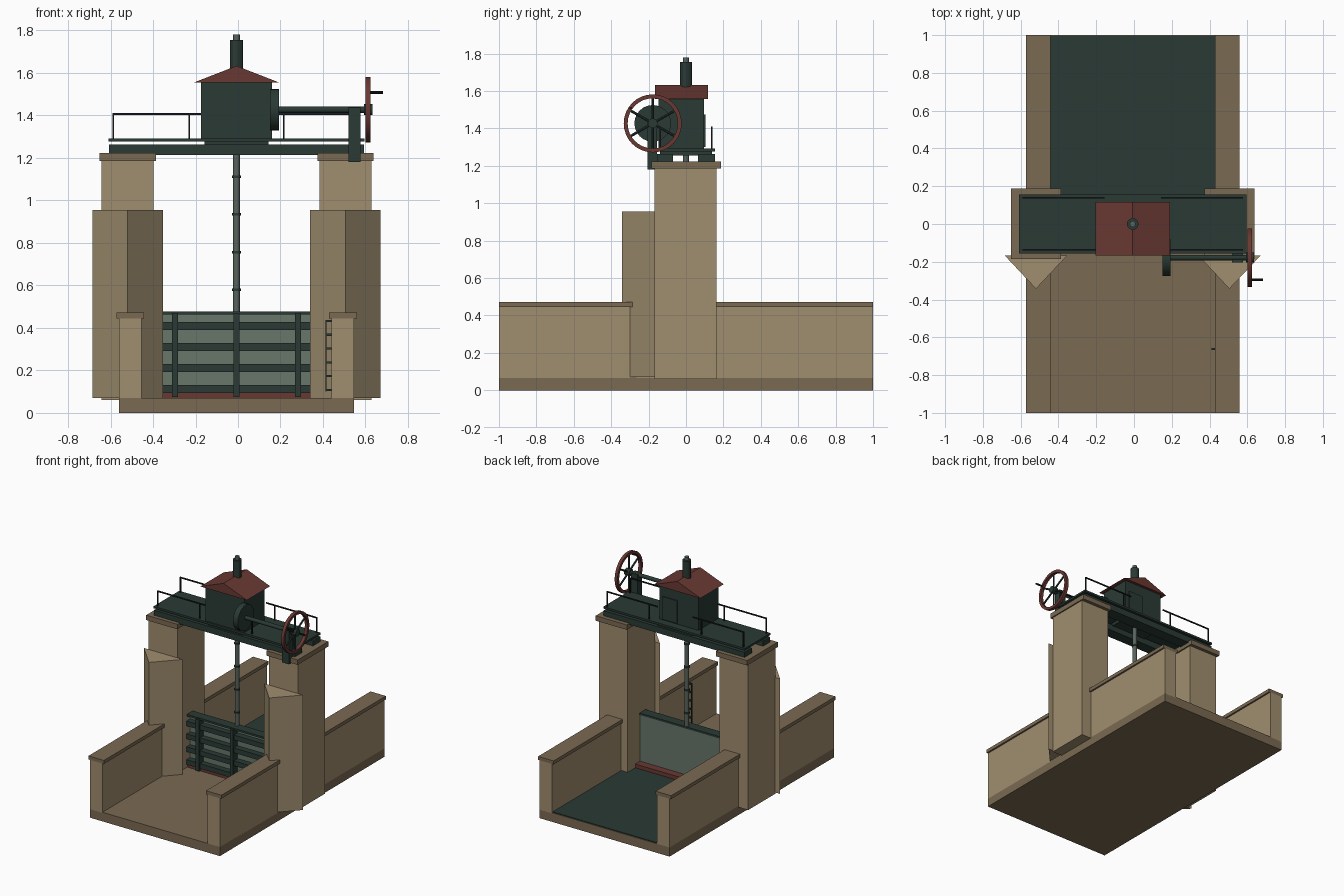
import bpy, bmesh, math
from mathutils import Matrix, Vector

if "Cube" in bpy.data.objects:
    bpy.data.objects.remove(bpy.data.objects["Cube"], do_unlink=True)

XC = -0.007  # centre line of the structure


def material(name, rgb):
    m = bpy.data.materials.new(name)
    m.use_nodes = True
    m.diffuse_color = (*rgb, 1)
    m.node_tree.nodes["Principled BSDF"].inputs["Base Color"].default_value = (*rgb, 1)
    return m


STONE = material("light stone", (0.352, 0.271, 0.162))
COPING = material("dark stone", (0.195, 0.144, 0.084))
GREEN = material("dark green iron", (0.023, 0.042, 0.034))
PLATE = material("grey green plate", (0.14, 0.18, 0.144))
RED = material("rust red", (0.141, 0.04, 0.032))
BLACK = material("black iron", (0.011, 0.013, 0.014))
STEEL = material("grey steel", (0.1, 0.125, 0.107))


def finish(name, bm, mat, smooth=False):
    bmesh.ops.recalc_face_normals(bm, faces=bm.faces)
    me = bpy.data.meshes.new(name)
    bm.to_mesh(me)
    bm.free()
    me.materials.append(mat)
    ob = bpy.data.objects.new(name, me)
    bpy.context.collection.objects.link(ob)
    if smooth:
        bpy.ops.object.select_all(action="DESELECT")
        ob.select_set(True)
        bpy.context.view_layer.objects.active = ob
        bpy.ops.object.shade_smooth_by_angle()
    return ob


def box(name, x, y, z, mat):
    """Box from (min, max) pairs."""
    bm = bmesh.new()
    size = [b - a for a, b in (x, y, z)]
    mid = [(a + b) / 2 for a, b in (x, y, z)]
    bmesh.ops.create_cube(bm, size=1, matrix=Matrix.Translation(mid) @ Matrix.Diagonal((*size, 1)))
    return finish(name, bm, mat)


def rod(name, a, b, r, mat, sides=16):
    """Cylinder between two points."""
    a, b = Vector(a), Vector(b)
    bm = bmesh.new()
    turn = (b - a).to_track_quat("Z", "Y").to_matrix().to_4x4()
    bmesh.ops.create_cone(bm, cap_ends=True, segments=sides, radius1=r, radius2=r,
                          depth=(b - a).length, matrix=Matrix.Translation((a + b) / 2) @ turn)
    return finish(name, bm, mat, sides > 8)


def prism(name, points, offset, mat):
    """Extrude a flat outline along an offset."""
    bm = bmesh.new()
    face = bm.faces.new([bm.verts.new(p) for p in points])
    out = bmesh.ops.extrude_face_region(bm, geom=[face])
    verts = [v for v in out["geom"] if isinstance(v, bmesh.types.BMVert)]
    bmesh.ops.translate(bm, verts=verts, vec=offset)
    return finish(name, bm, mat)


# Floor slab and downstream water
box("floor_slab", (XC - 0.553, XC + 0.553), (-1, 1), (0, 0.07), COPING)
box("water", (XC - 0.445, XC + 0.445), (0.06, 0.995), (0.06, 0.076), GREEN)

# Piers, cutwaters and side walls, one set per side
for side, s in (("right", -1), ("left", 1)):
    def span(a, b):
        return tuple(sorted((XC + s * a, XC + s * b)))
    box(side + "_pier", span(0.39, 0.636), (-0.168, 0.162), (0.06, 1.185), STONE)
    box(side + "_pier_cap", span(0.38, 0.645), (-0.185, 0.187), (1.185, 1.223), COPING)
    prism(side + "_cutwater",
          [(XC + s * x, y, 0.07) for x, y in ((0.347, -0.167), (0.677, -0.167), (0.512, -0.343))],
          (0, 0, 0.885), STONE)
    for part, y, cap_y in (("front", (-1, -0.165), (-1, -0.165)), ("back", (0.16, 1), (0.16, 1))):
        box(f"{side}_{part}_wall", span(0.447, 0.553), y, (0.065, 0.445), STONE)
        box(f"{side}_{part}_wall_coping", span(0.435, 0.566), cap_y, (0.445, 0.472), COPING)

# Sill and sliding gate
box("gate_sill", (XC - 0.39, XC + 0.39), (-0.05, 0.07), (0.07, 0.105), RED)
box("gate_plate", (XC - 0.395, XC + 0.395), (-0.015, 0.012), (0.1, 0.47), PLATE)
box("gate_top_beam", (XC - 0.39, XC + 0.39), (-0.055, 0.018), (0.463, 0.478), GREEN)
for i in range(4):
    z = 0.112 + i * 0.0993
    box(f"gate_rib_{i + 1}", (XC - 0.39, XC + 0.39), (-0.06, -0.01), (z - 0.019, z + 0.019), GREEN)
for i in (-1, 0, 1):
    x = XC + i * 0.29
    box(f"gate_stiffener_{i + 2}", (x - 0.014, x + 0.014), (-0.07, -0.01), (0.075, 0.47), GREEN)

# Lifting stem with collars
rod("lifting_stem", (XC, 0, 0.46), (XC, 0, 1.78), 0.016, STEEL)
for i in range(4):
    z = 0.58 + i * 0.177
    rod(f"stem_collar_{i + 1}", (XC, 0, z - 0.006), (XC, 0, z + 0.006), 0.021, GREEN)

# Gauge on the inner face of the left front wall
box("gauge_rail", (0.411, 0.416), (-0.666, -0.656), (0.1, 0.435), GREEN)
for i in range(6):
    z = 0.108 + i * 0.065
    box(f"gauge_rung_{i + 1}", (0.411, 0.442), (-0.666, -0.656), (z - 0.005, z + 0.005), GREEN)

# Bridge beams and deck
for name, y in (("front", (-0.155, -0.07)), ("back", (0.065, 0.155))):
    box(name + "_bridge_beam", (XC - 0.6, XC + 0.6), y, (1.213, 1.262), GREEN)
box("deck", (XC - 0.602, XC + 0.602), (-0.157, 0.155), (1.277, 1.292), GREEN)
box("deck_bearer", (XC - 0.15, XC + 0.15), (-0.14, 0.14), (1.255, 1.28), GREEN)

# Railings
for name, y in (("front", -0.137), ("back", 0.139)):
    for i, x in enumerate((-0.58, -0.222, 0.222, 0.58)):
        box(f"{name}_rail_post_{i + 1}", (XC + x - 0.004, XC + x + 0.004), (y - 0.004, y + 0.004),
            (1.285, 1.41), BLACK)
    for end, s in (("right", -1), ("left", 1)):
        x = sorted((XC + s * 0.15, XC + s * 0.584))
        box(f"{name}_{end}_handrail", x, (y - 0.004, y + 0.004), (1.402, 1.411), BLACK)

# Gear house with gable roof, door and stem cover
box("gear_house", (XC - 0.166, XC + 0.166), (-0.147, 0.096), (1.285, 1.56), GREEN)
box("gear_house_door", (0.005, 0.13), (0.095, 0.104), (1.3, 1.475), GREEN)
prism("gear_house_roof",
      [(XC + x, -0.166, z) for x, z in ((-0.198, 1.556), (0.198, 1.556), (0, 1.633))],
      (0, 0.283, 0), RED)
rod("stem_cover", (XC, 0, 1.6), (XC, 0, 1.755), 0.031, GREEN, 12)

# Gear drum, drive shaft and its bearing post
WY, WZ, WX = -0.178, 1.427, 0.612
rod("gear_drum", (0.15, WY, WZ), (0.192, WY, WZ), 0.098, GREEN, 24)
rod("drive_shaft", (0.18, WY, WZ), (0.625, WY, WZ), 0.015, GREEN)
box("bearing_post", (0.52, 0.577), (-0.205, -0.155), (1.18, 1.438), GREEN)

# Hand wheel: ring, hub, spokes and handle
bm = bmesh.new()
profile = [bm.verts.new((WX + x, WY, WZ + r)) for x, r in
           ((-0.012, 0.134), (0.012, 0.134), (0.012, 0.155), (-0.012, 0.155))]
edges = [bm.edges.new((profile[i], profile[(i + 1) % 4])) for i in range(4)]
bmesh.ops.spin(bm, geom=profile + edges, cent=(WX, WY, WZ), axis=(1, 0, 0),
               angle=math.tau, steps=32, use_merge=False)
bmesh.ops.remove_doubles(bm, verts=bm.verts, dist=0.0001)
finish("wheel_rim", bm, RED, True)
rod("wheel_hub", (WX - 0.02, WY, WZ), (WX + 0.022, WY, WZ), 0.026, GREEN)
for i in range(6):
    a = math.radians(30 + 60 * i)
    rod(f"wheel_spoke_{i + 1}", (WX, WY, WZ),
        (WX, WY + 0.138 * math.cos(a), WZ + 0.138 * math.sin(a)), 0.007, GREEN, 8)
rod("wheel_handle", (WX, -0.295, 1.508), (0.682, -0.295, 1.508), 0.007, BLACK, 8)
